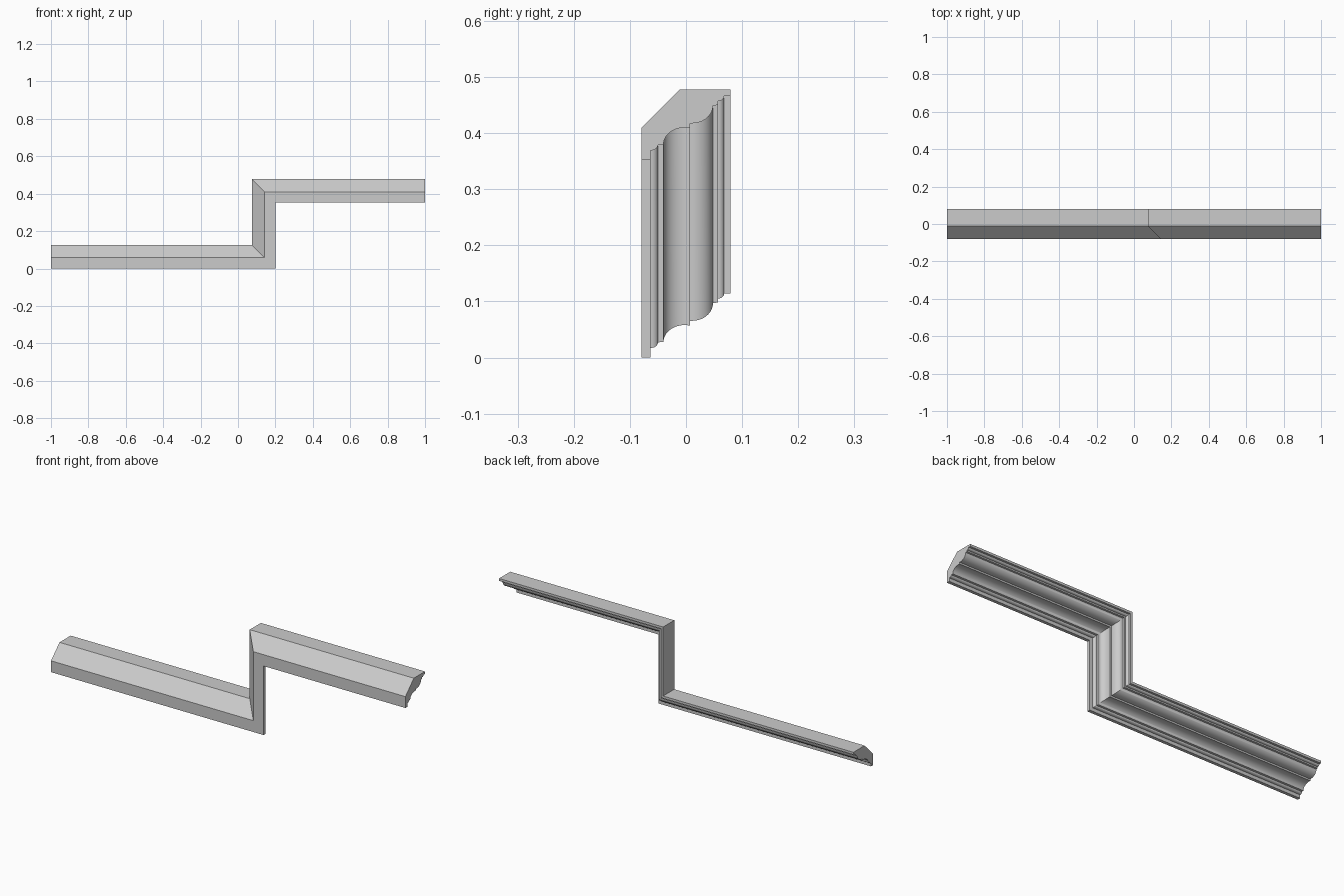
import bpy, bmesh, math

if "Cube" in bpy.data.objects:
    bpy.data.objects.remove(bpy.data.objects["Cube"])


def arc(cy, ch, ry, rh, a0, a1, n):
    """Elliptical arc in profile space (y, height)."""
    pts = []
    for i in range(n + 1):
        a = math.radians(a0 + (a1 - a0) * i / n)
        pts.append((cy + ry * math.cos(a), ch + rh * math.sin(a)))
    return pts


# Cornice cross-section: flat back, sloped face, moulded underside
profile = [(0.079, 0.114), (0.079, 0.126), (-0.011, 0.126),
           (-0.079, 0.058), (-0.079, 0.0), (-0.063, 0.0)]
profile += arc(-0.063, 0.027, 0.013, 0.010, 270, 360, 6)      # small lower bead
profile += arc(-0.0015, 0.028, 0.0385, 0.030, 180, 90, 14)    # cove
profile += [(0.007, 0.057), (0.007, 0.0655)]                  # middle fillet
profile += arc(0.011, 0.097, 0.037, 0.0315, 270, 360, 14)     # large round
profile += [(0.057, 0.098)]
profile += arc(0.057, 0.114, 0.011, 0.009, 270, 360, 6)       # small upper bead

# Stepped path with mitred corners: each station maps height to (x, z)
stations = [lambda h: (-1.0, h),
            lambda h: (0.2 - h, h),
            lambda h: (0.2 - h, 0.352 + h),
            lambda h: (1.0, 0.352 + h)]

bm = bmesh.new()
rings = []
for st in stations:
    ring = []
    for y, h in profile:
        x, z = st(h)
        ring.append(bm.verts.new((x, y, z)))
    rings.append(ring)
n = len(profile)
for a, b in zip(rings, rings[1:]):
    for i in range(n):
        j = (i + 1) % n
        bm.faces.new((a[i], a[j], b[j], b[i]))
bm.faces.new(rings[0])
bm.faces.new(rings[-1][::-1])
bmesh.ops.recalc_face_normals(bm, faces=bm.faces)

mesh = bpy.data.meshes.new("stepped_cornice")
bm.to_mesh(mesh)
bm.free()
obj = bpy.data.objects.new("stepped_cornice", mesh)
bpy.context.collection.objects.link(obj)
bpy.context.view_layer.objects.active = obj
obj.select_set(True)
bpy.ops.object.shade_smooth_by_angle(angle=math.radians(30))
